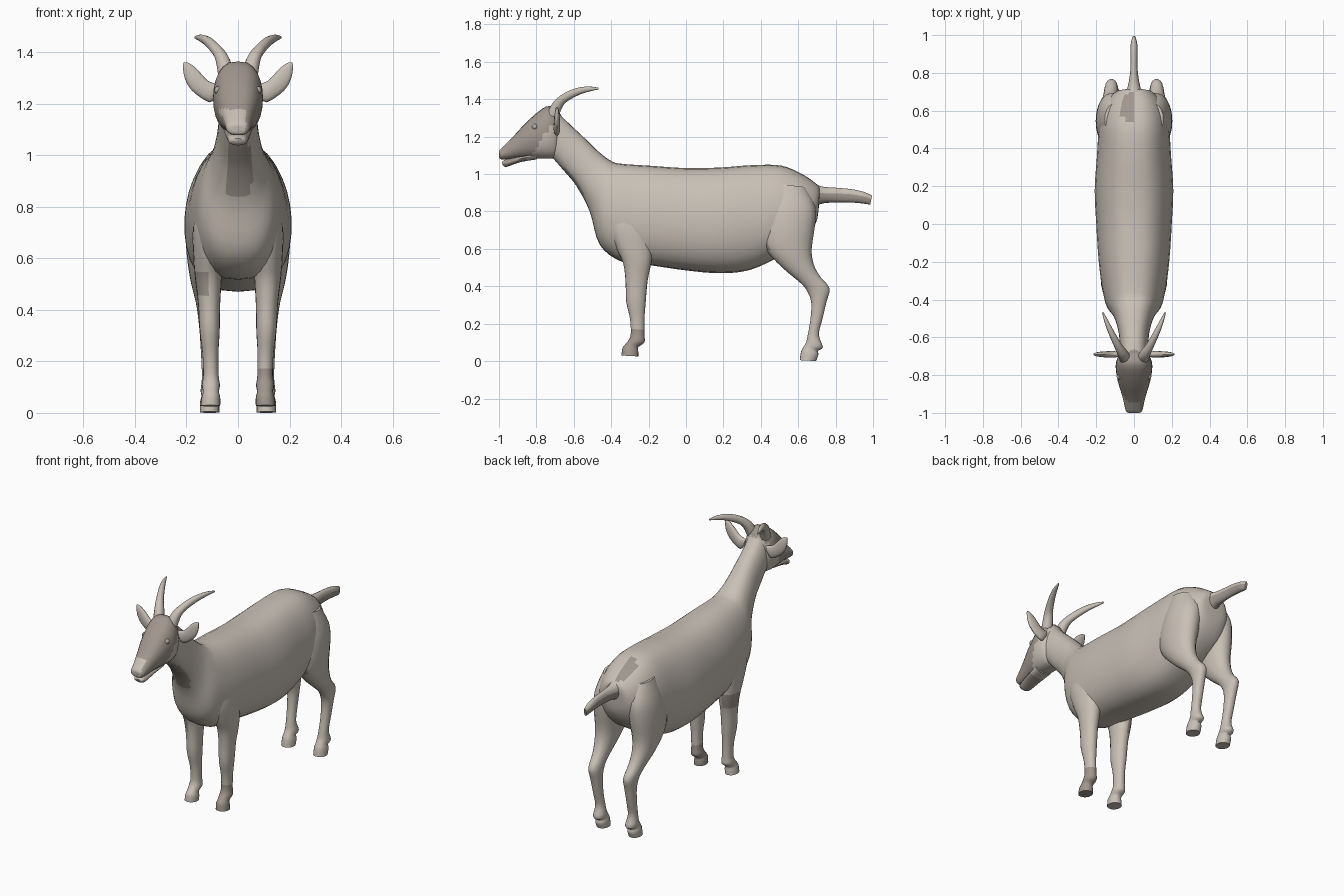
import bpy, bmesh, math
from mathutils import Vector


def material(name, rgb):
    m = bpy.data.materials.new(name)
    m.diffuse_color = (*rgb, 1)
    return m


COAT = material("light_coat", (0.58, 0.53, 0.47))
PATCH = material("dark_patch", (0.35, 0.305, 0.27))
EYE = material("eye_grey", (0.42, 0.39, 0.36))


def smooth_rings(rings, steps):
    """Catmull-Rom interpolation of the ring parameters."""
    pts, out = [Vector(r) for r in rings], []
    for i in range(len(pts) - 1):
        a, b, c, d = pts[max(i - 1, 0)], pts[i], pts[i + 1], pts[min(i + 2, len(pts) - 1)]
        for s in range(steps):
            t = s / steps
            out.append(0.5 * (2 * b + (c - a) * t + (2 * a - 5 * b + 4 * c - d) * t * t
                              + (3 * b - a - 3 * c + d) * t ** 3))
    return out + [pts[-1]]


def loft(name, rings, side=1, n=20, power=0.9, bias=0.0, steps=3, swap=False, dark=None):
    """Rings are (centre x, top y, top z, bottom y, bottom z, half width).
    swap exchanges the roles of x and y; dark is a rule for patch faces."""
    bm = bmesh.new()
    loops = []
    for cx, ty, tz, by, bz, w in smooth_rings(rings, steps):
        loop = []
        for k in range(n):
            a = 2 * math.pi * k / n
            t, s = math.cos(a), math.sin(a)
            x = cx + w * math.copysign(abs(s) ** power, s) * (1 - bias * t)
            y = (ty + by) / 2 + t * (ty - by) / 2
            z = (tz + bz) / 2 + t * (tz - bz) / 2
            if swap:
                x, y = y, x
            loop.append(bm.verts.new((x * side, y, z)))
        loops.append(loop)
    for p, q in zip(loops, loops[1:]):
        for k in range(n):
            bm.faces.new((p[k], p[(k + 1) % n], q[(k + 1) % n], q[k]))
    bm.faces.new(loops[0])
    bm.faces.new(loops[-1])
    bmesh.ops.recalc_face_normals(bm, faces=bm.faces)
    for f in bm.faces:
        if dark and dark(f.calc_center_median(), f.normal):
            f.material_index = 1
    me = bpy.data.meshes.new(name)
    bm.to_mesh(me)
    bm.free()
    me.materials.append(COAT)
    me.materials.append(PATCH)
    ob = bpy.data.objects.new(name, me)
    bpy.context.collection.objects.link(ob)
    bpy.ops.object.select_all(action='DESELECT')
    ob.select_set(True)
    bpy.context.view_layer.objects.active = ob
    bpy.ops.object.shade_smooth_by_angle(angle=math.radians(50))
    return ob


# Colour rules
def body_dark(c, n):
    throat = c.y < -0.45 and 0.83 < c.z < 1.04 and -0.04 < c.x < 0.055 and n.y < -0.3
    rump = ((c.x / 0.07) ** 2 + ((c.y - 0.615) / 0.09) ** 2 < 1) and c.x < 0 and c.z > 0.88
    return throat or rump


def face_dark(c, n):
    nose = c.z < 1.18 and -0.08 < c.x < 0.03 and n.y < -0.3
    return c.y < -0.70 - (1.28 - c.z) * 0.75 and not nose


def front_leg_dark(c, n):
    return (c.x > 0 and c.z < 0.17) or (c.x < -0.115 and 0.47 < c.z < 0.55)


# Torso and neck
loft("torso_and_neck", [
    (0, .715, .92, .71, .82, .05),
    (0, .70, .945, .695, .74, .10),
    (0, .62, 1.00, .635, .65, .155),
    (0, .51, 1.045, .50, .56, .185),
    (0, .36, 1.048, .34, .487, .197),
    (0, .18, 1.035, .18, .47, .208),
    (0, 0, 1.032, 0, .485, .200),
    (0, -.20, 1.045, -.19, .512, .187),
    (0, -.345, 1.055, -.34, .53, .168),
    (0, -.40, 1.07, -.46, .62, .145),
    (0, -.465, 1.118, -.515, .80, .105),
    (0, -.55, 1.20, -.585, .935, .082),
    (0, -.62, 1.265, -.655, 1.02, .075),
    (0, -.685, 1.33, -.72, 1.095, .072),
], n=32, power=0.78, bias=0.07, steps=4, dark=body_dark)

# Head and lower jaw
loft("head", [
    (0, -.665, 1.31, -.68, 1.14, .045),
    (0, -.695, 1.35, -.695, 1.09, .080),
    (0, -.75, 1.36, -.75, 1.083, .097),
    (0, -.84, 1.29, -.82, 1.085, .086),
    (0, -.92, 1.205, -.89, 1.085, .064),
    (0, -.965, 1.16, -.94, 1.08, .052),
    (0, -.998, 1.125, -.985, 1.078, .042),
    (0, -1.00, 1.105, -.998, 1.085, .018),
], n=24, power=0.75, steps=4, dark=face_dark)
loft("lower_jaw", [
    (0, -.80, 1.12, -.80, 1.078, .055),
    (0, -.88, 1.10, -.88, 1.065, .05),
    (0, -.94, 1.085, -.94, 1.045, .042),
    (0, -.97, 1.075, -.965, 1.038, .035),
    (0, -.985, 1.065, -.98, 1.05, .018),
], n=16, dark=face_dark)

# Tail, dark underneath
loft("tail", [
    (0, .66, .97, .66, .80, .060),
    (0, .72, .935, .72, .84, .036),
    (0, .80, .927, .80, .848, .021),
    (0, .88, .920, .88, .848, .018),
    (0, .95, .905, .95, .842, .018),
    (0, .995, .885, .985, .836, .008),
], n=14, dark=lambda c, n: n.z < 0.1 and c.y > 0.7)

for label, s in (("left", 1), ("right", -1)):
    # Front leg with hoof
    loft("front_leg_" + label, [
        (.105, -.40, .86, -.20, .86, .045),
        (.115, -.41, .72, -.18, .72, .060),
        (.115, -.37, .60, -.18, .60, .058),
        (.115, -.335, .52, -.185, .53, .052),
        (.112, -.323, .42, -.205, .43, .043),
        (.110, -.320, .32, -.215, .32, .039),
        (.107, -.300, .23, -.222, .23, .031),
        (.105, -.295, .15, -.222, .14, .030),
        (.105, -.305, .115, -.222, .10, .035),
        (.105, -.325, .09, -.255, .075, .031),
        (.105, -.340, .07, -.255, .05, .036),
        (.107, -.345, .03, -.255, .025, .038),
    ], s, dark=front_leg_dark)
    # Hind leg with thigh, hock and hoof
    loft("hind_leg_" + label, [
        (.095, .47, .95, .64, .93, .060),
        (.110, .41, .80, .69, .83, .083),
        (.120, .40, .67, .69, .73, .083),
        (.127, .43, .59, .672, .60, .070),
        (.128, .52, .495, .682, .52, .055),
        (.124, .615, .415, .715, .455, .041),
        (.120, .65, .37, .767, .39, .036),
        (.117, .67, .31, .752, .32, .032),
        (.115, .665, .22, .728, .22, .028),
        (.112, .65, .135, .710, .14, .028),
        (.110, .642, .10, .732, .075, .035),
        (.110, .628, .075, .705, .055, .032),
        (.110, .615, .05, .708, .035, .037),
        (.110, .608, .005, .695, .0, .038),
    ], s, dark=lambda c, n: c.x > 0 and c.y < .445 and .60 < c.z < .64)
    # Ear: flat leaf, lofted sideways
    loft("ear_" + label, [
        (-.69, .070, 1.275, .080, 1.235, .012),
        (-.69, .115, 1.288, .110, 1.205, .018),
        (-.69, .160, 1.335, .178, 1.25, .015),
        (-.69, .192, 1.358, .207, 1.30, .010),
        (-.69, .212, 1.36, .214, 1.345, .004),
    ], s, n=14, swap=True)
    # Horn: swept back and outward
    loft("horn_" + label, [
        (.045, -.745, 1.32, -.685, 1.30, .032),
        (.060, -.710, 1.385, -.660, 1.36, .028),
        (.085, -.655, 1.430, -.630, 1.392, .023),
        (.118, -.585, 1.460, -.570, 1.424, .018),
        (.145, -.520, 1.468, -.515, 1.442, .012),
        (.165, -.468, 1.462, -.468, 1.452, .004),
    ], s, n=12)
    # Eye
    bpy.ops.mesh.primitive_uv_sphere_add(segments=12, ring_count=8, radius=.016,
                                         location=(.076 * s, -.808, 1.252))
    eye = bpy.context.object
    eye.name = "eye_" + label
    eye.data.materials.append(EYE)
    bpy.ops.object.shade_smooth()
    # Nostril
    bpy.ops.mesh.primitive_uv_sphere_add(segments=10, ring_count=6, radius=.009,
                                         location=(.024 * s, -.985, 1.118))
    nostril = bpy.context.object
    nostril.name = "nostril_" + label
    nostril.data.materials.append(PATCH)
    bpy.ops.object.shade_smooth()
